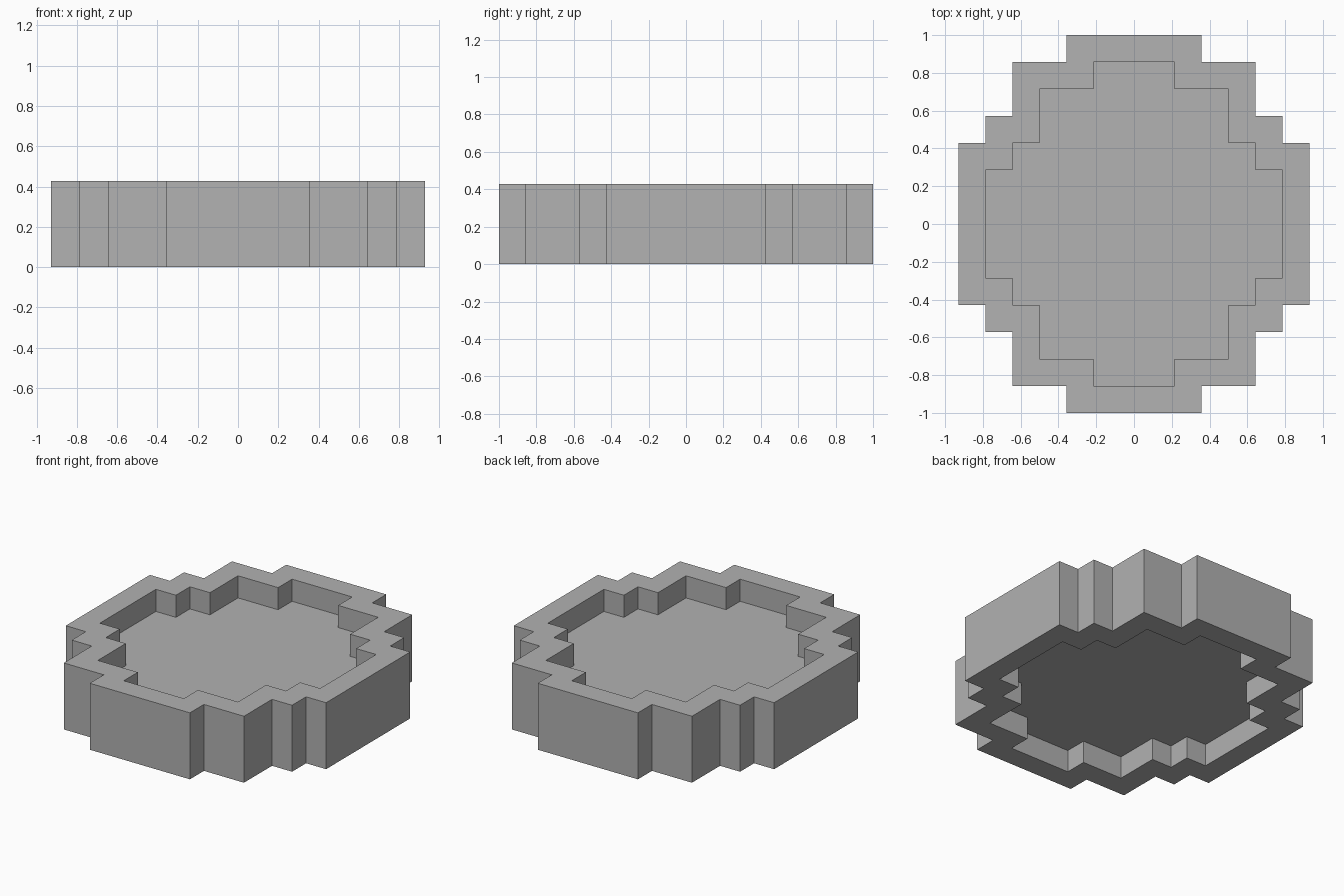
import bpy, bmesh

cube = bpy.data.objects.get("Cube")
if cube:
    bpy.data.objects.remove(cube, do_unlink=True)

U = 1 / 7  # one block step
OUTER = [(6.5, 3), (5.5, 3), (5.5, 4), (4.5, 4), (4.5, 6), (2.5, 6), (2.5, 7)]
INNER = [(5.5, 2), (4.5, 2), (4.5, 3), (3.5, 3), (3.5, 5), (1.5, 5), (1.5, 6)]

grey = bpy.data.materials.new("stone_grey")
grey.use_nodes = True
colour = (0.445, 0.445, 0.445, 1)
grey.diffuse_color = colour
grey.node_tree.nodes["Principled BSDF"].inputs["Base Color"].default_value = colour


def outline(quarter):
    """Mirror one stepped quarter into a closed counter-clockwise loop."""
    half = quarter + [(-x, y) for x, y in reversed(quarter)]
    return half + [(-x, -y) for x, y in half]


def ring_verts(bm, quarter, z):
    return [bm.verts.new((x * U, y * U, z * U)) for x, y in outline(quarter)]


def bridge(bm, a, b):
    n = len(a)
    for i in range(n):
        j = (i + 1) % n
        bm.faces.new((a[i], a[j], b[j], b[i]))


def finish(bm, name):
    bmesh.ops.recalc_face_normals(bm, faces=bm.faces)
    mesh = bpy.data.meshes.new(name)
    bm.to_mesh(mesh)
    bm.free()
    mesh.materials.append(grey)
    bpy.context.collection.objects.link(bpy.data.objects.new(name, mesh))


# Stepped rim wall: closed band of outer, top, inner and bottom faces
bm = bmesh.new()
loops = [ring_verts(bm, q, z) for q, z in ((OUTER, 0), (OUTER, 3), (INNER, 3), (INNER, 0))]
for k in range(4):
    bridge(bm, loops[k], loops[(k + 1) % 4])
finish(bm, "rim_wall")

# Floor slab, recessed one step from both the top and the bottom
bm = bmesh.new()
low, high = ring_verts(bm, INNER, 1), ring_verts(bm, INNER, 2)
bridge(bm, low, high)
bm.faces.new(high)
bm.faces.new(list(reversed(low)))
finish(bm, "floor_slab")
